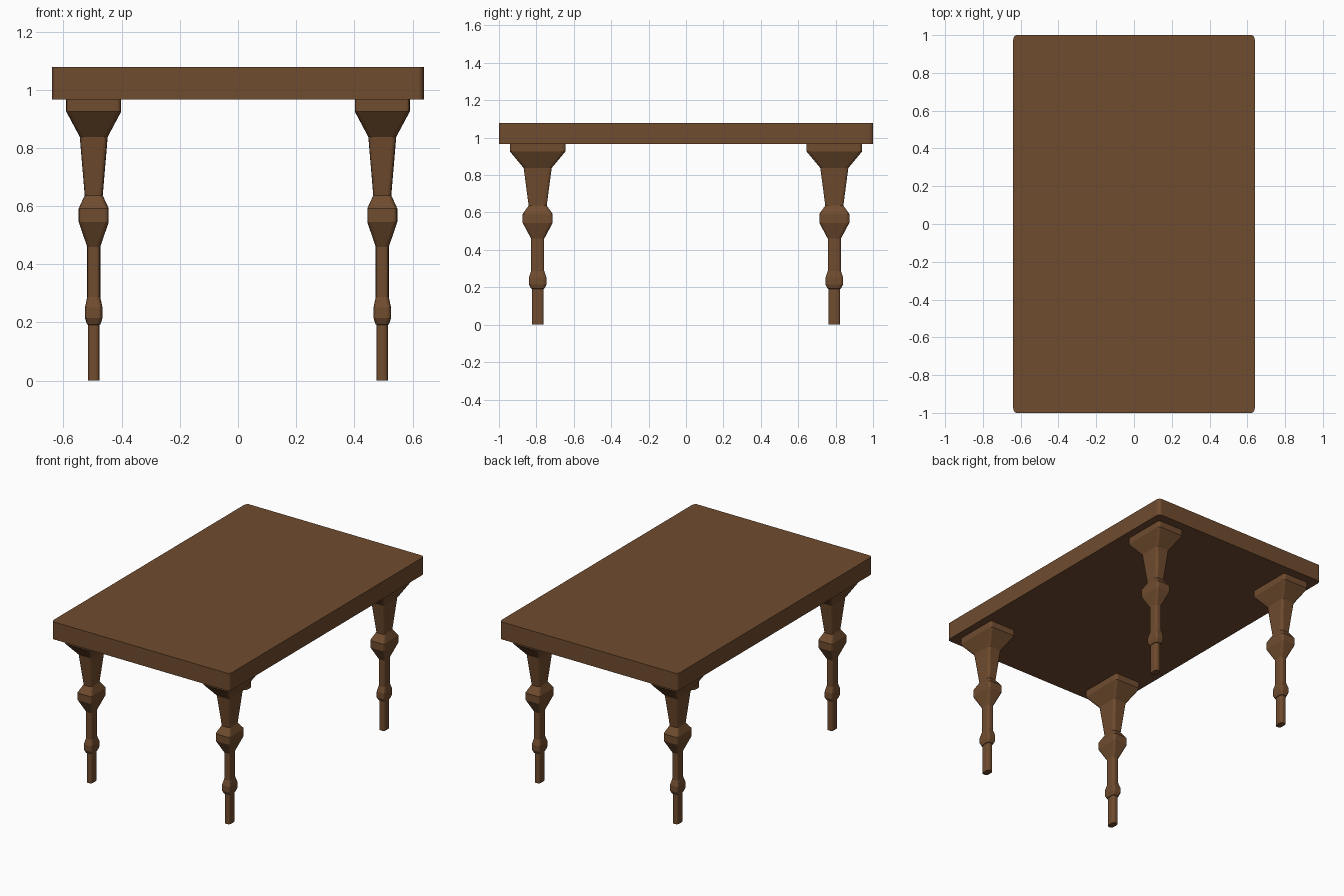
import bpy
import bmesh
from math import sin, cos, pi

cube = bpy.data.objects.get("Cube")
if cube:
    bpy.data.objects.remove(cube, do_unlink=True)

# Single wood colour
wood = bpy.data.materials.new("brown_wood")
wood.use_nodes = True
colour = (0.162, 0.072, 0.028, 1)
wood.diffuse_color = colour
bsdf = wood.node_tree.nodes["Principled BSDF"]
bsdf.inputs["Base Color"].default_value = colour
bsdf.inputs["Roughness"].default_value = 0.7

STRETCH = 1.56  # every section is longer in y than in x


def rounded_section(half_x, half_y, radius, segments=3):
    """Outline of a rectangle with rounded corners."""
    points = []
    for corner, (sx, sy) in enumerate([(1, 1), (-1, 1), (-1, -1), (1, -1)]):
        for i in range(segments + 1):
            a = (corner + i / segments) * pi / 2
            points.append((sx * (half_x - radius) + radius * cos(a),
                           sy * (half_y - radius * STRETCH) + radius * STRETCH * sin(a)))
    return points


def loft(name, rings, radius, location):
    """Skin rounded sections given as (height, half_x, half_y), capped at both ends."""
    bm = bmesh.new()
    loops = [[bm.verts.new((x, y, z)) for x, y in rounded_section(hx, hy, radius)]
             for z, hx, hy in rings]
    for low, high in zip(loops, loops[1:]):
        for i in range(len(low)):
            j = (i + 1) % len(low)
            bm.faces.new((low[i], low[j], high[j], high[i]))
    bm.faces.new(loops[0][::-1])
    bm.faces.new(loops[-1])
    bmesh.ops.recalc_face_normals(bm, faces=bm.faces)
    mesh = bpy.data.meshes.new(name)
    bm.to_mesh(mesh)
    bm.free()
    mesh.materials.append(wood)
    obj = bpy.data.objects.new(name, mesh)
    obj.location = location
    bpy.context.collection.objects.link(obj)
    return obj


# Tabletop slab with rounded corners
loft("tabletop", [(0.966, 0.64, 1), (1.079, 0.64, 1)], 0.018, (0, 0, 0))

# Leg profile from foot to mounting block: height, half width
profile = [
    (0, 0.02), (0.192, 0.02),                       # foot
    (0.193, 0.023), (0.215, 0.03), (0.252, 0.03),   # lower collar
    (0.287, 0.0225), (0.46, 0.0225),                # slim shaft
    (0.545, 0.0515), (0.592, 0.0515),               # upper collar
    (0.637, 0.031), (0.838, 0.048),                 # tapered shaft
    (0.925, 0.0945), (0.968, 0.0945),               # mounting block
]
leg_rings = [(z, h, h * STRETCH) for z, h in profile]

# Four matching legs
for side, x in (("left", 0.496), ("right", -0.496)):
    for end, y in (("front", -0.793), ("back", 0.793)):
        loft(f"{end}_{side}_leg", leg_rings, 0.012, (x, y, 0))
